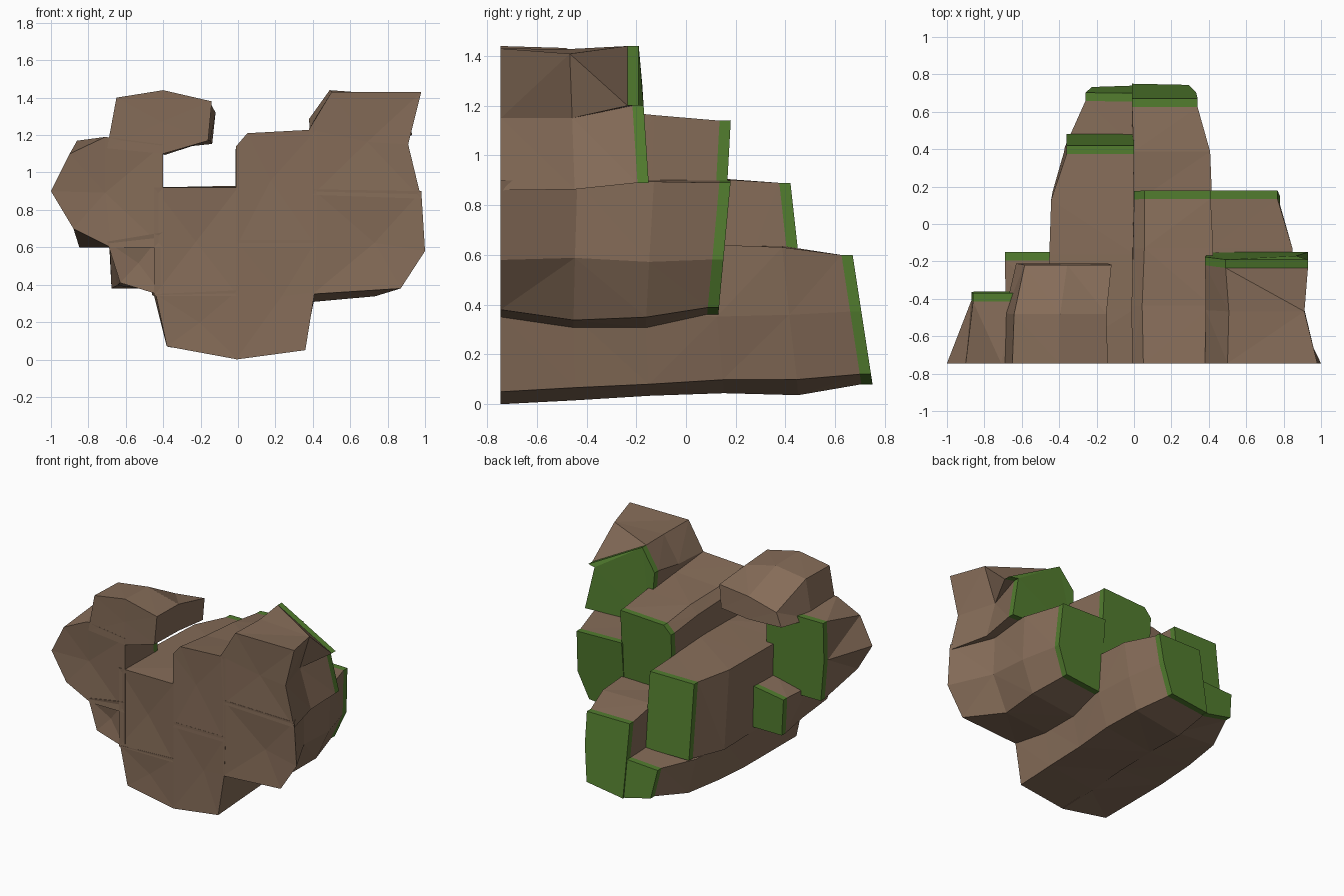
import bpy, bmesh, math, random

if "Cube" in bpy.data.objects:
    bpy.data.objects.remove(bpy.data.objects["Cube"])

random.seed(4)
FRONT = -0.745   # front plane
BAND = 0.045     # thickness of the grass layer


def material(name, rgb):
    m = bpy.data.materials.new(name)
    m.diffuse_color = (*rgb, 1)
    m.use_nodes = True
    m.node_tree.nodes["Principled BSDF"].inputs["Base Color"].default_value = m.diffuse_color
    return m


earth = material("brown earth", (0.235, 0.150, 0.098))
grass = material("green grass", (0.085, 0.205, 0.028))


def rect(x0, x1, z0, z1):
    return [(x0, z0), (x1, z0), (x1, z1), (x0, z1)]


def block(name, outline, box, y_low, y_high, ease=1, fall=0, dip=0, square=False, grassy=True):
    """Loft a front outline along y until it fills the end box (x0, x1, z0, z1).
    The end leans from y_low to y_high; fall slopes its upper edge down in x;
    dip sags the underside halfway; square pushes the end out to the box edges."""
    xs, zs = zip(*outline)
    ax, aw, az, ah = min(xs), max(xs) - min(xs), min(zs), max(zs) - min(zs)
    x0, x1, z0, z1 = box
    cap = []
    for x, z in outline:
        u, w = (x - ax) / aw - .5, (z - az) / ah - .5
        r = .5 / max(abs(u), abs(w)) if square else 1
        u, w = u * r + .5, w * r + .5
        drop = fall * u * (w > .75)
        cap.append((x0 + u * (x1 - x0), y_low + w * (y_high - y_low), z0 + w * (z1 - z0) - drop))
    # evenly spaced rings, slightly roughened
    rings = [[(x, FRONT, z) for x, z in outline]]
    steps = max(1, round((y_low - FRONT) / .3))
    for k in range(1, steps):
        t = k / steps
        s = t ** ease
        ring = []
        for (x, z), c in zip(outline, cap):
            sag = dip * math.sin(math.pi * t) * (z < az + .15 * ah)
            waist = .07 if x > .6 and k == 1 else 0
            ring.append((x + (c[0] - x) * s - waist + random.uniform(-.01, .01),
                         FRONT + (c[1] - FRONT) * t,
                         z + (c[2] - z) * s - sag + random.uniform(-.01, .01)))
        rings.append(ring)
    if grassy:
        rings.append([(x, y - BAND, z) for x, y, z in cap])
    rings.append(cap)

    bm = bmesh.new()
    vs = [[bm.verts.new(p) for p in r] for r in rings]
    n = len(cap)
    # faceted front: a fan around a slightly raised or sunken middle
    mid = bm.verts.new((sum(xs) / n, FRONT + random.uniform(-.004, .025), sum(zs) / n))
    for i in range(n):
        bm.faces.new((vs[0][i], vs[0][(i + 1) % n], mid))
    for k in range(len(vs) - 1):
        for i in range(n):
            j = (i + 1) % n
            f = bm.faces.new((vs[k][i], vs[k + 1][i], vs[k + 1][j], vs[k][j]))
            f.material_index = int(grassy and k == len(vs) - 2)
    bm.faces.new(vs[-1][::-1]).material_index = int(grassy)
    bmesh.ops.triangulate(bm, faces=bm.faces[:])
    bmesh.ops.recalc_face_normals(bm, faces=bm.faces[:])
    me = bpy.data.meshes.new(name)
    bm.to_mesh(me)
    bm.free()
    me.materials.append(earth)
    me.materials.append(grass)
    ob = bpy.data.objects.new(name, me)
    bpy.context.collection.objects.link(ob)
    return ob


# tall trunk, right and left halves
base = block("terraced_rock", [(-.01, 0), (.36, .05), (.41, .36), (.42, .64), (-.01, .64)],
             (-.01, .34, .08, .60), .75, .67, ease=6, dip=-.04)
parts = [
    block("trunk_left", [(-.38, .07), (0, 0), (0, .37), (-.44, .35)],
          (-.26, 0, .08, .35), .74, .70, ease=4, dip=-.04),
    block("middle_step", rect(-.45, 0, .34, .92), (-.36, 0, .35, .89), .48, .42, ease=6),
    block("shoulder_step", [(-.01, .60), (.42, .60), (.42, 1.23), (.05, 1.21), (-.01, 1.14)],
          (0, .41, .60, 1.14), .15, .18),
    # right shelf and the horn above it
    block("right_shelf", [(.40, .35), (.87, .38), (1, .58), (.98, .90), (.40, .91)],
          (.40, .78, .36, .90), .13, .18, dip=.05),
    block("right_horn", [(.40, .88), (.98, .86), (.91, 1.15), (.98, 1.43), (.50, 1.43), (.38, 1.23)],
          (.38, .93, .89, 1.50), -.15, -.19, ease=3, fall=.3),
    # left side steps
    block("small_step", [(-.63, .41), (-.40, .34), (-.40, .68), (-.70, .63)],
          (-.69, -.40, .38, .69), -.15, -.15, square=True),
    block("left_step", [(-.68, .60), (-.40, .60), (-.40, 1.15), (-.71, 1.19),
                        (-.90, 1.10), (-1, .90), (-.88, .70)],
          (-.87, -.40, .60, 1.17), -.36, -.37, square=True),
    # overhanging hook, bare earth
    block("hook", [(-.70, 1.13), (-.40, 1.10), (-.16, 1.17), (-.14, 1.38), (-.40, 1.44), (-.65, 1.40)],
          (-.63, -.12, 1.13, 1.24), -.21, -.22, ease=4, fall=-.1, grassy=False),
]

# fuse all steps into one rock
bpy.context.view_layer.objects.active = base
for p in parts:
    mod = base.modifiers.new("fuse", "BOOLEAN")
    mod.operation = "UNION"
    mod.solver = "EXACT"
    mod.object = p
    bpy.ops.object.modifier_apply(modifier=mod.name)
    bpy.data.objects.remove(p)
